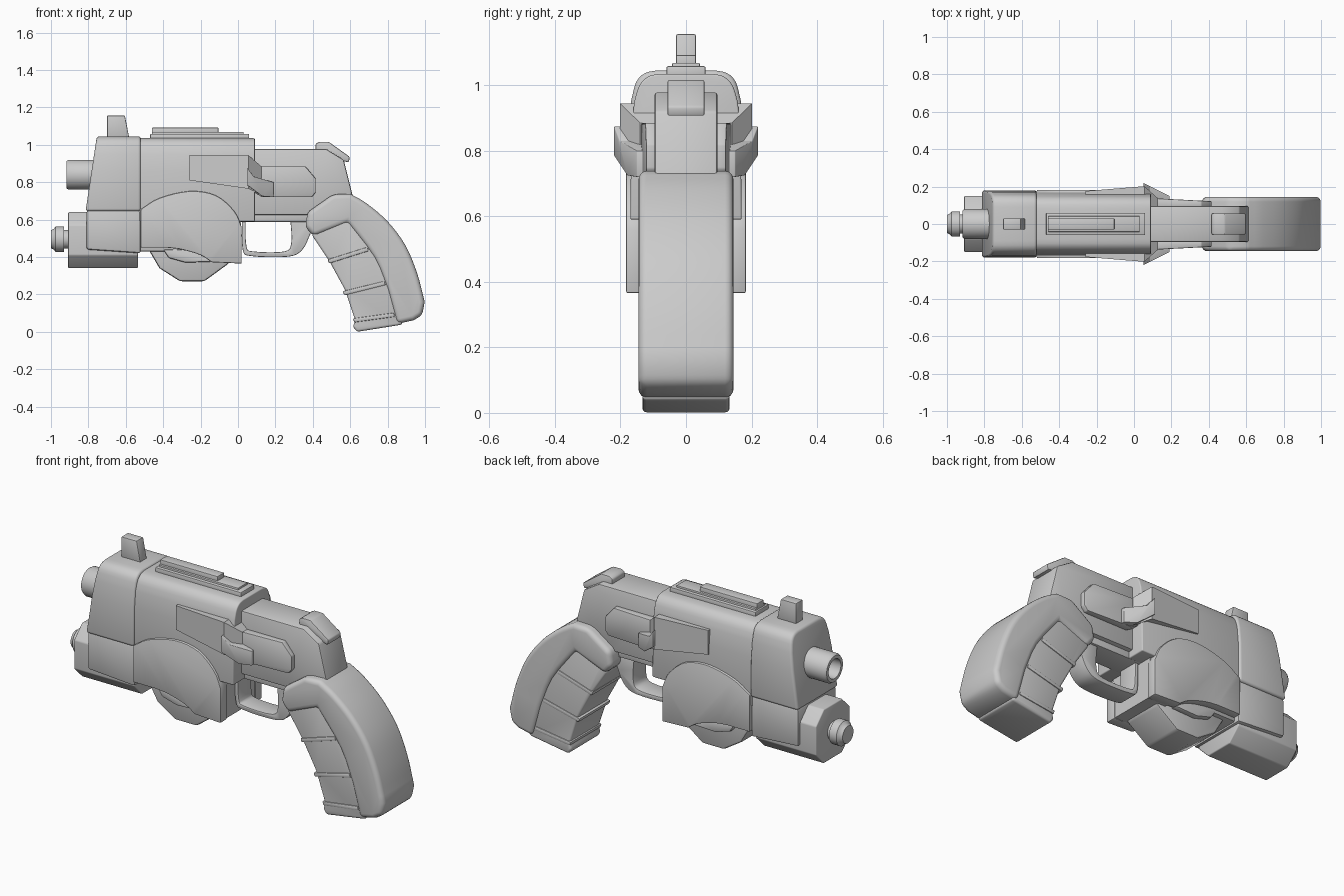
import bpy, bmesh, math
from mathutils import Vector

if "Cube" in bpy.data.objects:
    bpy.data.objects.remove(bpy.data.objects["Cube"])


def finish(name, bm, bevel=0.0, seg=2, min_angle=32):
    bmesh.ops.recalc_face_normals(bm, faces=bm.faces)
    if bevel:
        edges = [e for e in bm.edges if len(e.link_faces) == 2
                 and e.calc_face_angle(0) > math.radians(min_angle)]
        bmesh.ops.bevel(bm, geom=edges, offset=bevel, segments=seg, profile=0.5,
                        affect='EDGES', clamp_overlap=False)
    me = bpy.data.meshes.new(name)
    bm.to_mesh(me)
    bm.free()
    ob = bpy.data.objects.new(name, me)
    bpy.context.collection.objects.link(ob)
    bpy.ops.object.select_all(action='DESELECT')
    ob.select_set(True)
    bpy.context.view_layer.objects.active = ob
    bpy.ops.object.shade_smooth_by_angle(angle=math.radians(35))
    return ob


def bridge(name, a, b, bevel=0.0, seg=2):
    """Solid between two matching outlines."""
    bm = bmesh.new()
    va, vb = [bm.verts.new(p) for p in a], [bm.verts.new(p) for p in b]
    bm.faces.new(va)
    bm.faces.new(vb[::-1])
    n = len(a)
    for i in range(n):
        bm.faces.new((va[i], vb[i], vb[(i + 1) % n], va[(i + 1) % n]))
    return finish(name, bm, bevel, seg)


def prism(name, pts, y0, y1, bevel=0.0, seg=2):
    """Side (x, z) outline extruded from y0 to y1; y1 may depend on x."""
    f = y1 if callable(y1) else (lambda x: y1)
    return bridge(name, [(x, y0, z) for x, z in pts], [(x, f(x), z) for x, z in pts], bevel, seg)


def slab(name, pts, w, bevel=0.0, seg=2):
    return prism(name, pts, -w, w, bevel, seg)


def both(name, pts, y0, y1, bevel=0.0, seg=2):
    """The same plate on both sides of the body."""
    for side, s in (("left", 1), ("right", -1)):
        f = (lambda x, s=s: s * y1(x)) if callable(y1) else s * y1
        prism(f"{side}_{name}", pts, s * y0, f, bevel, seg)


def box(x0, x1, z0, z1):
    return [(x0, z0), (x1, z0), (x1, z1), (x0, z1)]


def curve(pts, n=4):
    """Catmull-Rom through points, open ended."""
    p = [Vector(q) for q in pts]
    p = [2 * p[0] - p[1]] + p + [2 * p[-1] - p[-2]]
    out = []
    for i in range(1, len(p) - 2):
        a, b, c, d = p[i - 1:i + 3]
        for k in range(n):
            t = k / n
            out.append(tuple(0.5 * (2 * b + (c - a) * t + (2 * a - 5 * b + 4 * c - d) * t * t
                                    + (3 * b - a - 3 * c + d) * t ** 3)))
    return out + [tuple(pts[-1])]


def section(name, half, front, back, bevel=0.0):
    """Mirrored (y, z) section extruded along x; the front end leans with z."""
    full = half + [(-y, z) for y, z in reversed(half)]
    return bridge(name, [(front(z), y, z) for y, z in full],
                  [(back, y, z) for y, z in full], bevel, 3)


def lathe(name, prof, z0, n=32):
    """(x, r) profile spun round the x axis at height z0."""
    bm = bmesh.new()
    rings = [[bm.verts.new((x, r * math.cos(2 * math.pi * k / n), z0 + r * math.sin(2 * math.pi * k / n)))
              for k in range(n)] for x, r in prof]
    for a, b in zip(rings, rings[1:]):
        for k in range(n):
            bm.faces.new((a[k], a[(k + 1) % n], b[(k + 1) % n], b[k]))
    bm.faces.new(rings[0])
    bm.faces.new(rings[-1])
    return finish(name, bm)


# Upper body: leaning nose shell and main housing
def crown(w, top, bottom):
    return [(w, bottom), (w - .003, .86)] + curve(
        [(w - .012, .95), (w - .028, top - .035), (w - .055, top - .008), (w - .09, top)], 3)

section("nose_shell", crown(.18, 1.045, .645), lambda z: -.815 + (z - .645) * .15, -.52, .014)
section("main_housing", crown(.17, 1.035, .59), lambda z: -.53, .09, .006)
slab("nose_lower", [(-.81, .65), (-.81, .44), (-.52, .42), (-.52, .65)], .17, .012)
slab("lower_core", box(-.53, .01, .43, .7), .14, .01)

# Barrel, under-barrel block and its knob
lathe("barrel", [(-.76, .08), (-.905, .08), (-.918, .072), (-.918, .054), (-.81, .05)], .84)
octagon = [(.08, .34), (.15, .41), (.15, .57), (.08, .64)]
section("under_barrel_block", octagon, lambda z: -.908, -.535, .006)
lathe("front_knob", [(-.9, .05), (-.93, .05), (-.93, .068), (-.975, .068), (-.985, .055),
                     (-1.0, .048)], .495)

# Side covers and the faceted drum between them
arc = curve([(-.52, .655), (-.42, .715), (-.26, .752), (-.12, .73), (-.02, .645), (.02, .56)])
lower = curve([(-.14, .372), (-.2, .41), (-.3, .44), (-.38, .45)], 3)
both("side_cover", arc + [(.02, .365)] + lower + [(-.52, .45)], .125, .183, .006)
slab("cover_rear_wall", box(-.1, .015, .37, .6), .14)
slab("drum", [(-.49, .46), (-.42, .34), (-.31, .27), (-.18, .27), (-.05, .365), (-.02, .52),
              (-.12, .62), (-.4, .62)], .115, .012)
crescent = curve([(-.4, .44), (-.3, .44), (-.2, .42), (-.14, .375)], 3)
both("drum_crescent", crescent + [(-.28, .37), (-.37, .395)], .1, .145, .008)

# Rear frame and trigger guard
slab("rear_frame", [(.05, .978), (.47, .978), (.565, .92), (.62, .70), (.5, .58), (.38, .625),
                    (.05, .625)], .096, .008)
slab("frame_underside", box(.0, .4, .588, .65), .07, .006)
outer = curve([(.02, .6), (.025, .44), (.07, .405), (.27, .402), (.345, .44), (.39, .53)], 4)
inner = curve([(.28, .6), (.285, .48), (.25, .43), (.08, .43), (.045, .46), (.04, .6)], 4)
slab("trigger_guard", outer + [(.4, .6)] + inner, .058, .005)

# Side plates: flared front, sloped step, rear plate and overlapping clip
def lin(xa, ya, xb, yb):
    return lambda x: ya + (yb - ya) * (x - xa) / (xb - xa)

both("flared_plate", [(-.26, .945), (.055, .945), (.055, .765), (-.26, .81)], .15,
     lin(-.26, .176, .055, .202))
both("plate_step", [(.055, .945), (.125, .885), (.125, .73), (.055, .765)], .09,
     lin(.055, .202, .125, .14))
both("rear_plate", [(.06, .885), (.36, .885), (.415, .82), (.415, .745), (.395, .72), (.13, .72),
                    (.06, .76)], .09, lin(.06, .14, .415, .122), .005)
both("plate_clip", [(.05, .875), (.085, .83), (.19, .80), (.19, .72), (.13, .725), (.05, .785)], .1,
     lin(.05, .22, .19, .15), .002)

# Top rail, front sight and rear hammer
slab("rail_base", box(-.47, .06, 1.02, 1.058), .06, .005)
slab("rail_step", box(-.46, .03, 1.05, 1.068), .042, .003)
slab("rail_ridge", box(-.46, -.105, 1.05, 1.092), .03, .004)
slab("front_sight", [(-.70, 1.03), (-.58, 1.03), (-.605, 1.156), (-.70, 1.156)], .03, .005)
slab("rear_hammer", [(.415, .96), (.415, 1.005), (.435, 1.016), (.485, 1.016), (.598, .935),
                     (.592, .905), (.54, .92)], .057, .007)

# Grip: rounded backstrap wrapping a ridged finger panel
back = curve([(.60, .738), (.69, .685), (.80, .59), (.893, .466), (.957, .316), (.998, .16)])
slab("grip_backstrap", [(.36, .56), (.372, .64), (.508, .735)] + back +
     [(.985, .09), (.94, .062), (.85, .042)] +
     curve([(.80, .225), (.727, .397), (.585, .585)], 3) + [(.405, .51)], .145, .026, 4)
slab("finger_panel", [(.42, .57), (.61, .63), (.76, .42), (.84, .24), (.88, .04), (.85, .034),
                      (.636, .0), (.615, .027), (.626, .064), (.572, .225), (.49, .375),
                      (.396, .515)], .133, .012, 3)
for i, (xa, za, xb, zb) in enumerate([(.487, .365, .70, .432), (.568, .195, .79, .25),
                                      (.622, .05, .84, .08)]):
    slab(f"grip_ridge_{i + 1}", [(xa, za), (xb, zb), (xb - .008, zb + .022), (xa - .008, za + .022)],
         .138, .006)
